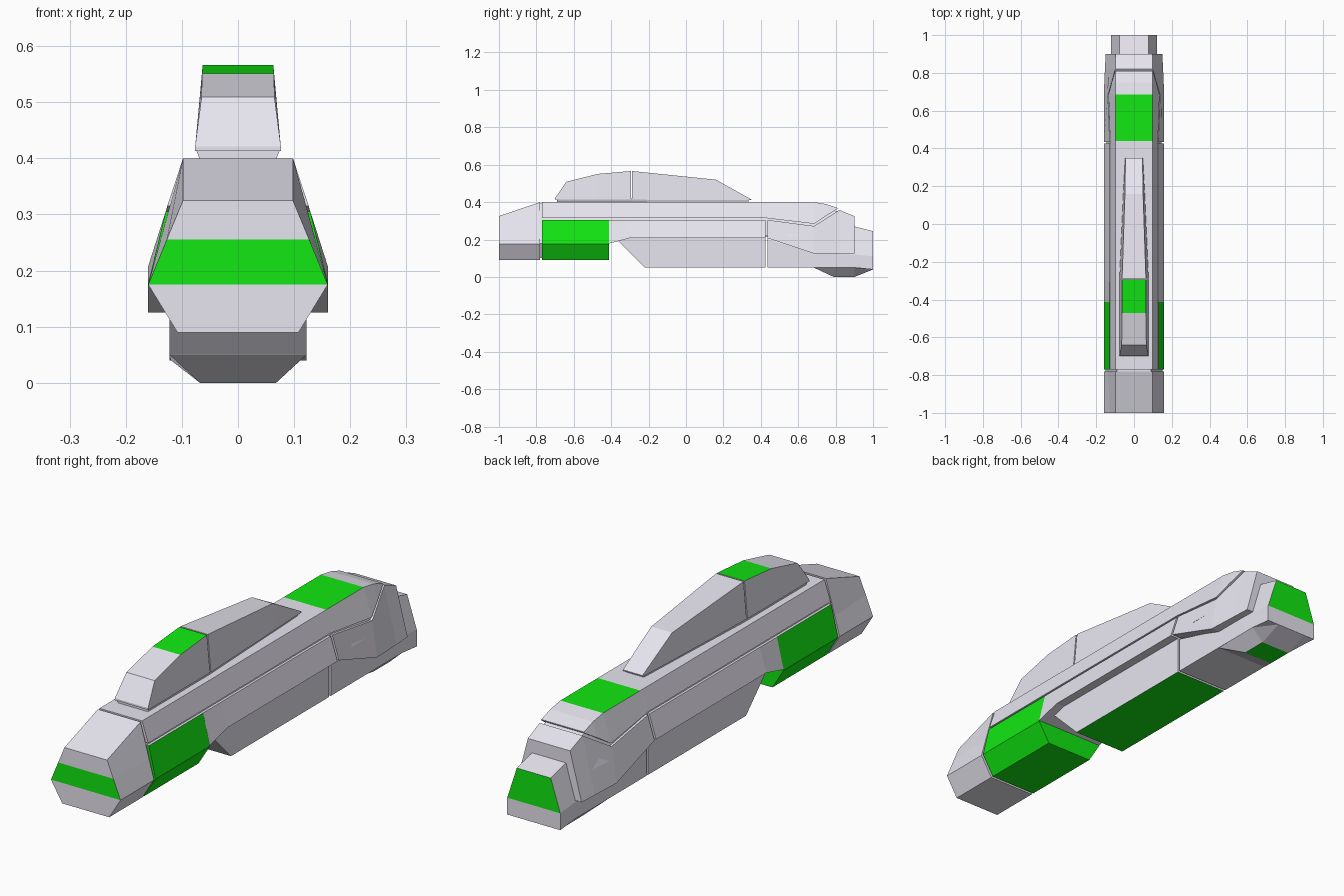
import bpy, bmesh


def material(name, rgb):
    m = bpy.data.materials.new(name)
    m.diffuse_color = (*rgb, 1)
    return m


PALE = material("pale_shell", (0.8, 0.78, 0.86))
GREEN = material("green_panel", (0.006, 0.8, 0.006))


def loft(name, sections, green=None):
    """Skin mirrored half profiles [(y, [(x, z) from top to bottom])].
    Faces whose centre and normal satisfy `green` get the green material."""
    bm = bmesh.new()
    rings = []
    for y, half in sections:
        right = [bm.verts.new((x, y, z)) for x, z in half]
        left = [bm.verts.new((-x, y, z)) for x, z in half]
        rings.append((right, left))
    rows = len(sections[0][1])
    for (r0, l0), (r1, l1) in zip(rings, rings[1:]):
        a, b = r0 + l0[::-1], r1 + l1[::-1]
        for i in range(len(a)):
            j = (i + 1) % len(a)
            bm.faces.new((a[i], a[j], b[j], b[i]))
    for r, l in (rings[0], rings[-1]):
        for i in range(rows - 1):
            bm.faces.new((r[i], r[i + 1], l[i + 1], l[i]))
    bmesh.ops.recalc_face_normals(bm, faces=bm.faces)
    bm.normal_update()
    for f in bm.faces:
        if green and green(f.calc_center_median(), f.normal):
            f.material_index = 1
    me = bpy.data.meshes.new(name)
    bm.to_mesh(me)
    bm.free()
    me.materials.append(PALE)
    me.materials.append(GREEN)
    ob = bpy.data.objects.new(name, me)
    bpy.context.collection.objects.link(ob)
    return ob


# Nose block with a green band across its face
loft("nose", [
    (-1.0, [(.098, .325), (.127, .255), (.16, .175), (.108, .09)]),
    (-.78, [(.098, .40), (.138, .255), (.16, .175), (.108, .09)])],
    lambda c, n: n.y < -.9 and .175 < c.z < .255)

# Recessed core that shows in the seams between panels
front_core = [(.09, .392), (.117, .31), (.15, .18), (.1, .1)]
mid_core = [(.09, .392), (.117, .31), (.145, .22), (.1, .215)]
loft("inner_core", [
    (-.79, front_core), (-.44, front_core), (-.43, mid_core), (.67, mid_core),
    (.83, [(.088, .345), (.1, .31), (.13, .22), (.1, .215)])])

# Upper deck with sloped side strips, dipping then rising at the back
low = (.126, .315)
loft("upper_deck", [
    (-.77, [(.098, .40), low]),
    (.43, [(.098, .40), low]),
    (.44, [(.098, .40), (.1265, .313)]),
    (.685, [(.098, .40), (.135, .284)]),
    (.75, [(.098, .389), (.118, .327)]),
    (.81, [(.098, .369), (.1, .365)])],
    lambda c, n: n.z > .9 and .44 < c.y < .685)

# Green pods under the front
pod = [(.129, .305), (.16, .175), (.108, .09)]
loft("front_pod", [(-.77, pod), (-.413, pod)], lambda c, n: n.z < .8)

# Middle side panels
loft("side_panels", [
    (-.413, [(.129, .305), (.16, .178)]),
    (-.30, [(.129, .305), (.16, .208)]),
    (.425, [(.129, .305), (.16, .208)])])

# Keel with a raked front and a green floor
keel = [(.122, .23), (.122, .05)]
loft("keel", [(-.365, [(.122, .23), (.122, .195)]), (-.22, keel), (.425, keel)],
     lambda c, n: n.z < -.95 and c.z < .06)

# Rear side panels
loft("rear_panels", [
    (.435, [(.129, .305), (.16, .208)]),
    (.685, [(.138, .272), (.16, .125)]),
    (.82, [(.099, .358), (.154, .125)]),
    (.90, [(.097, .325), (.15, .125)])])

# Tail block with a green rear plate
loft("tail_block", [
    (.435, [(.078, .23), (.122, .20), (.122, .05)]),
    (.685, [(.078, .25), (.122, .13), (.122, .05)]),
    (.90, [(.078, .27), (.122, .12), (.122, .05)]),
    (1.0, [(.078, .245), (.122, .11), (.122, .04)])],
    lambda c, n: n.y > .9 and c.z > .11)

# Skid under the tail
loft("tail_skid", [
    (.685, [(.122, .051), (.121, .049)]),
    (.79, [(.122, .05), (.068, 0)]),
    (.90, [(.068 + .054, .05), (.068, 0)]),
    (1.0, [(.122, .042), (.068, .04)])],
    lambda c, n: n.z < -.9 and c.z < .001)

# Cabin base, front canopy and tapered rear fairing
loft("cabin_base", [
    (-.69, [(.076, .418), (.068, .398)]),
    (-.285, [(.076, .418), (.068, .398)]),
    (.335, [(.043, .412), (.04, .398)])])
loft("cabin_front", [
    (-.70, [(.0765, .421), (.077, .413)]),
    (-.64, [(.065, .509), (.077, .413)]),
    (-.47, [(.064, .551), (.077, .413)]),
    (-.294, [(.063, .566), (.077, .413)])],
    lambda c, n: n.z > .9 and c.y > -.47)
loft("cabin_rear", [
    (-.288, [(.063, .566), (.077, .413)]),
    (.16, [(.048, .52), (.057, .411)]),
    (.35, [(.045, .414), (.047, .410)])])
